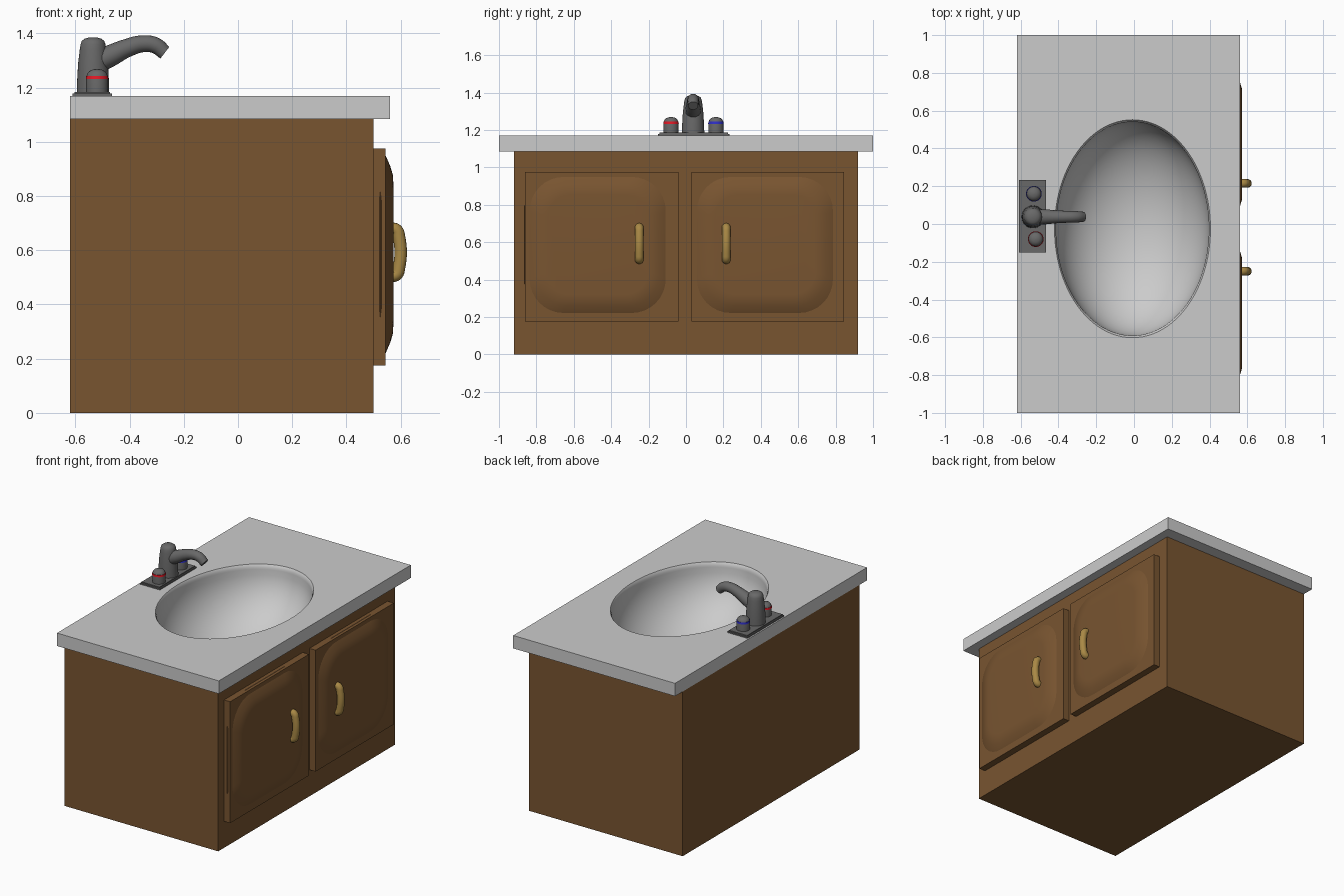
import bpy, bmesh
from math import sin, cos, pi, radians

if "Cube" in bpy.data.objects:
    bpy.data.objects.remove(bpy.data.objects["Cube"])


def material(name, rgb):
    m = bpy.data.materials.new(name)
    m.diffuse_color = (*rgb, 1)
    m.use_nodes = True
    m.node_tree.nodes["Principled BSDF"].inputs["Base Color"].default_value = m.diffuse_color
    return m


WOOD = material("wood", (0.19, 0.09, 0.03))
BRASS = material("brass", (0.40, 0.25, 0.06))
METAL = material("dark_metal", (0.14, 0.14, 0.14))
RED = material("red", (0.8, 0.01, 0.02))
BLUE = material("blue", (0.03, 0.03, 0.6))


def finish(name, bm, mat=None, smooth=True):
    me = bpy.data.meshes.new(name)
    bm.to_mesh(me)
    bm.free()
    ob = bpy.data.objects.new(name, me)
    bpy.context.collection.objects.link(ob)
    if mat:
        me.materials.append(mat)
    if smooth:
        bpy.ops.object.select_all(action='DESELECT')
        ob.select_set(True)
        bpy.context.view_layer.objects.active = ob
        bpy.ops.object.shade_smooth_by_angle(angle=radians(35))
    return ob


def box(name, lo, hi, mat=None, open_top=False):
    bm = bmesh.new()
    bmesh.ops.create_cube(bm, size=1)
    for v in bm.verts:
        v.co = [a + (c + 0.5) * (b - a) for a, b, c in zip(lo, hi, v.co)]
    if open_top:
        bmesh.ops.delete(bm, geom=[f for f in bm.faces if f.normal.z > 0.9], context='FACES_ONLY')
    return finish(name, bm, mat, smooth=False)


def loft(name, rings, mat=None, caps=(True, True), flip=False):
    bm = bmesh.new()
    vs = [[bm.verts.new(p) for p in r] for r in rings]
    n = len(vs[0])
    for a, b in zip(vs, vs[1:]):
        for i in range(n):
            j = (i + 1) % n
            bm.faces.new((a[i], a[j], b[j], b[i]))
    if caps[0]:
        bm.faces.new(vs[0][::-1])
    if caps[1]:
        bm.faces.new(vs[-1])
    bmesh.ops.recalc_face_normals(bm, faces=bm.faces)
    if flip:
        bmesh.ops.reverse_faces(bm, faces=bm.faces)
    return finish(name, bm, mat)


def ellipse(cx, cy, z, rx, ry, n=32):
    return [(cx + rx * cos(2 * pi * i / n), cy + ry * sin(2 * pi * i / n), z) for i in range(n)]


def lathe(name, cx, cy, profile, mat):
    return loft(name, [ellipse(cx, cy, z, r, r) for r, z in profile], mat)


def rounded_square(x, cy, cz, h, r, seg=8):
    pts = []
    for k, (sy, sz) in enumerate([(1, 1), (-1, 1), (-1, -1), (1, -1)]):
        for i in range(seg + 1):
            a = (k + i / seg) * pi / 2
            pts.append((x, cy + sy * (h - r) + r * cos(a), cz + sz * (h - r) + r * sin(a)))
    return pts


def tube(name, pts, mat):
    """Smooth tube through points (x, y, z, radius)."""
    cu = bpy.data.curves.new(name, 'CURVE')
    cu.dimensions = '3D'
    cu.bevel_depth = 1
    cu.bevel_resolution = 6
    cu.use_fill_caps = True
    sp = cu.splines.new('BEZIER')
    sp.bezier_points.add(len(pts) - 1)
    for b, (x, y, z, r) in zip(sp.bezier_points, pts):
        b.co = (x, y, z)
        b.radius = r
        b.handle_left_type = b.handle_right_type = 'AUTO'
    cu.materials.append(mat)
    ob = bpy.data.objects.new(name, cu)
    bpy.context.collection.objects.link(ob)
    return ob


# Cabinet body, open under the counter so the bowl can hang inside
box("cabinet", (-0.62, -0.92, 0), (0.50, 0.92, 1.085), WOOD, open_top=True)

# Counter with an oval hole
BX, BY, RX, RY = -0.008, -0.025, 0.413, 0.577
counter = box("counter", (-0.62, -1, 1.085), (0.56, 1, 1.17))
cutter = loft("hole_cutter", [ellipse(BX, BY, z, RX, RY, 96) for z in (1.0, 1.3)])
cutter.hide_render = True
mod = counter.modifiers.new("hole", 'BOOLEAN')
mod.object = cutter
mod.solver = 'EXACT'
bpy.context.view_layer.objects.active = counter
bpy.ops.object.modifier_apply(modifier=mod.name)
bpy.data.objects.remove(cutter)

# Bowl: small rounded lip, then half an ellipsoid
prof = [(1.0, 1.17), (0.99, 1.163), (0.982, 1.15)]
prof += [(0.98 * cos(a), 1.14 - 0.38 * sin(a)) for a in [i * pi / 2 / 16 for i in range(16)]]
prof.append((0.01, 0.76))
loft("bowl", [ellipse(BX, BY, z, RX * s, RY * s, 96) for s, z in prof], caps=(False, True), flip=True)

# Doors with raised rounded panels and handles
for side, y0, y1, pc, hy in (("left", -0.86, -0.04, -0.472, -0.25), ("right", 0.03, 0.845, 0.422, 0.215)):
    box(side + "_door", (0.49, y0, 0.175), (0.545, y1, 0.975), WOOD)
    loft(side + "_panel", [rounded_square(x, pc, 0.585, h, r) for x, h, r in (
        (0.518, 0.385, 0.19), (0.525, 0.391, 0.19), (0.533, 0.385, 0.19), (0.547, 0.36, 0.18),
        (0.562, 0.325, 0.16), (0.571, 0.295, 0.14), (0.573, 0.267, 0.12))], WOOD)
    tube(side + "_handle", [(x, hy, z, 0.023) for x, z in (
        (0.562, 0.505), (0.584, 0.510), (0.594, 0.535), (0.594, 0.650), (0.584, 0.675), (0.562, 0.680))], BRASS)

# Tap: base plate, body and spout
box("tap_base", (-0.61, -0.15, 1.165), (-0.465, 0.232, 1.178), METAL)
box("tap_base_top", (-0.603, -0.143, 1.178), (-0.472, 0.225, 1.185), METAL)
TY = 0.038
lathe("tap_body", -0.535, TY, [(0.06, 1.18), (0.059, 1.22), (0.055, 1.29), (0.049, 1.34), (0.046, 1.36),
                               (0.041, 1.373), (0.03, 1.381), (0.015, 1.385), (0.002, 1.386)], METAL)
tube("spout", [(x, TY, z, r) for x, z, r in (
    (-0.53, 1.29, 0.043), (-0.47, 1.318, 0.040), (-0.41, 1.346, 0.034), (-0.35, 1.362, 0.031),
    (-0.305, 1.356, 0.030), (-0.27, 1.329, 0.027))], METAL)

# Hot and cold knobs with coloured rings
for name, x, y, mat in (("hot", -0.52, -0.08, RED), ("cold", -0.53, 0.16, BLUE)):
    lathe(name + "_knob", x, y, [(0.04, 1.18), (0.04, 1.235), (0.037, 1.25), (0.029, 1.261),
                                 (0.016, 1.267), (0.002, 1.269)], METAL)
    lathe(name + "_ring", x, y, [(0.039, 1.232), (0.0415, 1.232), (0.0405, 1.244), (0.036, 1.244)], mat)
